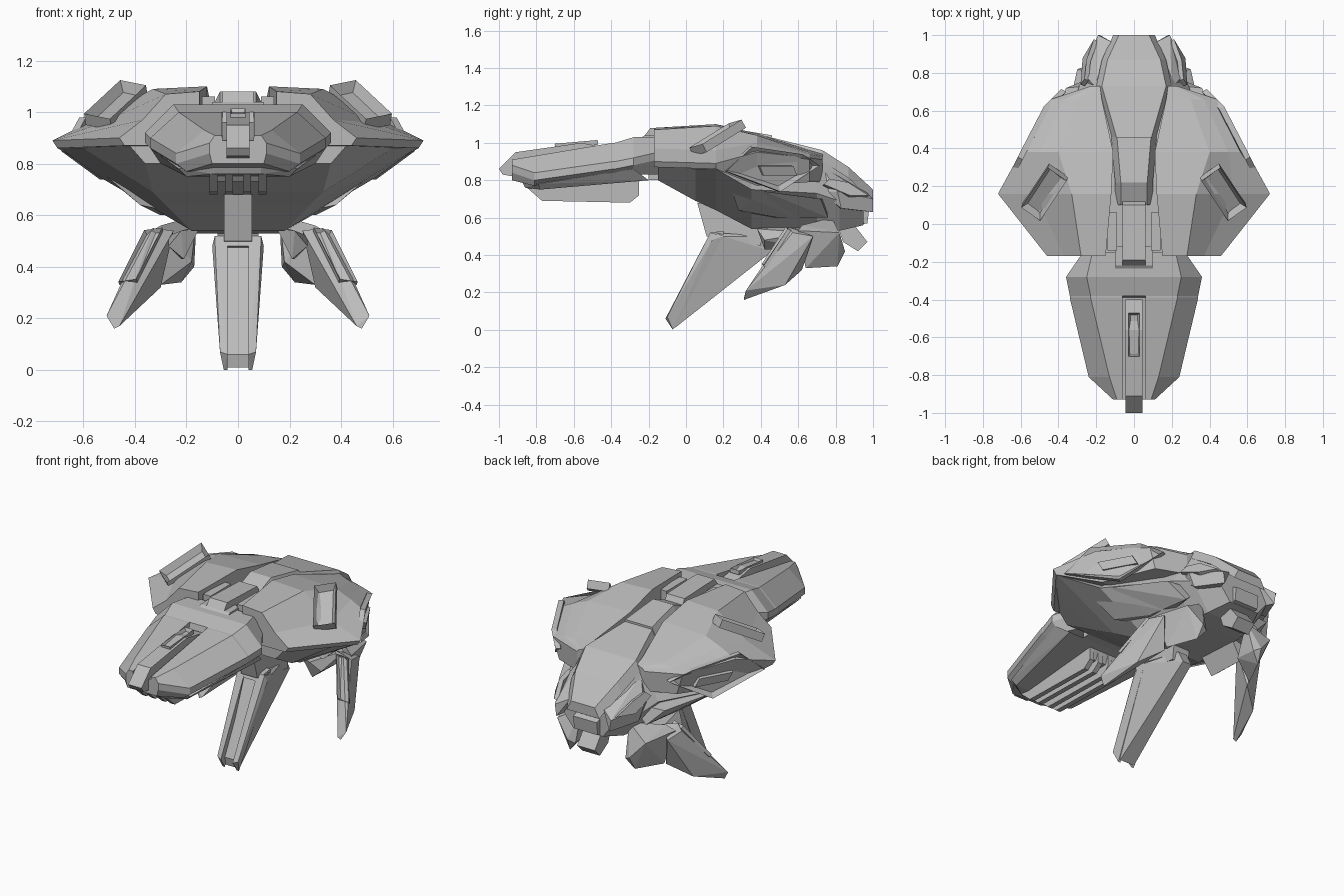
import bpy, bmesh
from mathutils import Vector

cube = bpy.data.objects.get("Cube")
if cube:
    bpy.data.objects.remove(cube, do_unlink=True)

grey = bpy.data.materials.new("hull grey")
grey.use_nodes = True
grey.diffuse_color = (.5, .5, .5, 1)
grey.node_tree.nodes["Principled BSDF"].inputs["Base Color"].default_value = grey.diffuse_color


def finish(name, bm, mirror):
    bmesh.ops.recalc_face_normals(bm, faces=bm.faces)
    mesh = bpy.data.meshes.new(name)
    bm.to_mesh(mesh)
    bm.free()
    mesh.materials.append(grey)
    ob = bpy.data.objects.new(name, mesh)
    bpy.context.collection.objects.link(ob)
    if mirror:
        ob.modifiers.new("Mirror", 'MIRROR')


def both(points):
    return points + [(-x, y, z) for x, y, z in points]


def hull(name, points, mirror=False):
    """Faceted solid wrapped around a few corner points."""
    bm = bmesh.new()
    for point in points:
        bm.verts.new(point)
    bmesh.ops.convex_hull(bm, input=bm.verts[:])
    bmesh.ops.dissolve_limit(bm, angle_limit=.02, verts=bm.verts[:], edges=bm.edges[:])
    finish(name, bm, mirror)


def bar(name, inner, outer, profile, mirror=False):
    """Convex (y, z) profile spanning x from inner to outer."""
    hull(name, [(x, y, z) for x in (inner, outer) for y, z in profile], mirror)


def beam(name, half_width, profile):
    bar(name, -half_width, half_width, profile)


def loft(name, stations, centred=True):
    """Skin cross-sections (y, [(x, z)...]); centred ones are half sections."""
    bm = bmesh.new()
    rings = []
    for y, section in stations:
        ring = list(section)
        if centred:
            ring += [(-x, z) for x, z in reversed(section) if x > 0]
        rings.append([bm.verts.new((x, y, z)) for x, z in ring])
    for front, back in zip(rings, rings[1:]):
        for i in range(len(front)):
            bm.faces.new((front[i - 1], front[i], back[i], back[i - 1]))
    bm.faces.new(rings[0])
    bm.faces.new(rings[-1])
    finish(name, bm, not centred)


def plate(name, outline, outward, thickness, rim=0, recess=0, mirror=True):
    """Outline raised along its outward normal, with an optional sunken panel."""
    bm = bmesh.new()
    face = bm.faces.new([bm.verts.new(point) for point in outline])
    face.normal_update()
    normal = face.normal.copy()
    if normal.dot(Vector(outward)) < 0:
        normal.negate()
    geom = bmesh.ops.extrude_face_region(bm, geom=[face], use_keep_orig=True)["geom"]
    top = next(item for item in geom if isinstance(item, bmesh.types.BMFace))
    bmesh.ops.translate(bm, verts=top.verts, vec=normal * thickness)
    bmesh.ops.recalc_face_normals(bm, faces=bm.faces)
    if rim:
        bmesh.ops.inset_region(bm, faces=[top], thickness=rim)
        bmesh.ops.translate(bm, verts=top.verts, vec=normal * -recess)
    finish(name, bm, mirror)


def parallelogram(a, b, c):
    return [a, b, c, Vector(a) + Vector(c) - Vector(b)]


# Main hull: flat top, widest rim, narrow keel
def hull_station(y, top, top_width, rim_width, rim, keel_width, keel):
    return (y, [(0, top), (top_width, top), (rim_width, rim), (keel_width, keel), (0, keel)])


loft("main_hull", [
    hull_station(-.15, 1, .26, .43, .88, .36, .8),
    hull_station(.05, 1, .3, .6, .86, .33, .69),
    hull_station(.16, 1, .3, .69, .86, .28, .64),
    hull_station(.35, 1, .3, .54, .75, .18, .54),
    hull_station(.7, .93, .2, .3, .73, .17, .53),
    hull_station(.82, .87, .15, .26, .69, .15, .53),
    hull_station(.95, .76, .12, .18, .66, .1, .56)])


# Wing shells: flat inside, dipping from the shoulder to a sharp outer rim
def wing_station(y, inner, top, shoulder, tip, rim, lower_tip, under, sag=0):
    middle = ((shoulder + tip) / 2, (top + rim) / 2 - sag)
    return (y, [(inner, top), (shoulder, top - .01), middle, (tip, rim), (lower_tip, under), (inner, under)])


loft("wing_shell", [
    wing_station(-.17, .15, 1.08, .28, .46, .9, .44, .87, sag=.02),
    wing_station(.16, .12, 1.1, .33, .72, .89, .7, .86, sag=.035),
    wing_station(.38, .11, 1.05, .4, .6, .95, .55, .77),
    wing_station(.66, .17, .96, .3, .44, .92, .4, .79),
    wing_station(.73, .18, .94, .2, .23, .91, .22, .79)], centred=False)
plate("wing_side_panel", [(.66, .2, .85), (.59, .34, .98), (.45, .61, .94), (.36, .7, .88), (.51, .49, .74)],
      outward=(1, .5, 0), thickness=.03, rim=.03, recess=.02)
plate("wing_side_bar", parallelogram((.55, .4, .83), (.57, .38, .88), (.47, .56, .88)),
      outward=(1, .5, 0), thickness=.03)
plate("wing_handle", parallelogram((.59, .11, .95), (.49, .04, .93), (.35, .25, 1.06)),
      outward=(0, 0, 1), thickness=.05, rim=.03, recess=.04)

# Lower skirts and rear cowls
hull("side_skirt", [(.52, .24, .76), (.5, .42, .74), (.36, .72, .7), (.38, .28, .64), (.3, .5, .6),
                    (.26, .76, .6), (.2, .4, .6), (.15, .74, .7)], mirror=True)
hull("rear_cowl", [(.2, .72, .88), (.19, 1, .7), (.28, .81, .74), (.25, .72, .74), (.26, .83, .65),
                   (.18, 1, .63), (.12, .8, .65), (.11, .96, .74)], mirror=True)
plate("rear_side_pod", [(.26, .73, .77), (.24, .76, .8), (.23, .86, .78), (.19, .97, .71), (.25, .87, .71)],
      outward=(1, 0, .5), thickness=.025)


# Raised plates along the back
def ridge_station(y, top, width, depth=.06):
    return (y, [(0, top), (width - .03, top), (width, top - depth), (0, top - depth)])


loft("dorsal_plate", [ridge_station(.45, 1.03, .12), ridge_station(.73, .96, .2),
                      ridge_station(.87, .87, .17), ridge_station(1, .75, .11)])
loft("spine_block", [ridge_station(.1, 1.03, .1), ridge_station(.22, 1.08, .1), ridge_station(.46, 1.04, .12)])

# Tail
beam("tail_vent", .08, [(.9, .68), (.98, .65), (.97, .57), (.88, .55)])
beam("tail_block", .06, [(.84, .47), (.92, .42), (.97, .47), (.9, .56), (.8, .58)])

# Neck
beam("neck_beam", .06, [(.14, 1), (.1, 1.07), (-.19, 1.08), (-.25, 1), (-.25, .9), (.1, .95)])
beam("neck_bracket", .1, [(-.12, 1.04), (-.22, 1.04), (-.28, 1), (-.28, .85), (-.12, .85)])
beam("neck_core", .2, [(-.2, .8), (-.2, 1), (0, 1), (0, .8)])
bar("neck_rail", .09, .14, [(-.14, 1), (-.14, 1.06), (.06, 1.06), (.06, 1)], mirror=True)


# Head pod with a central channel
def head_station(y, top, top_width, rim_width, rim, keel_width, keel, channel=0, rim_height=.04):
    return (y, [(0, top - channel), (.06, top - channel), (.062, top), (top_width, top),
                (rim_width, rim), (rim_width, rim - rim_height), (keel_width, keel), (0, keel)])


loft("head_pod", [
    head_station(-.15, 1.03, .22, .27, .95, .24, .83),
    head_station(-.28, 1.03, .25, .36, .92, .3, .83),
    head_station(-.38, 1, .23, .34, .9, .29, .82),
    head_station(-.39, 1, .23, .34, .9, .29, .82, channel=.04),
    head_station(-.81, .93, .13, .24, .84, .2, .77, channel=.03),
    head_station(-.93, .91, .09, .11, .88, .1, .8, channel=.02)])
beam("head_strip", .045, [(-.4, .97), (-.56, 1), (-.91, .95), (-1, .86), (-.98, .83), (-.8, .8)])
plate("head_strip_handle", parallelogram((.03, -.47, .99), (-.03, -.47, .99), (-.03, -.7, .97)),
      outward=(0, 0, 1), thickness=.025, rim=.015, recess=.02, mirror=False)

# Jaw: wide plate and long ridges below the head
hull("jaw_plate", both([(.34, -.28, .86), (.3, -.2, .8), (.23, -.79, .78), (.2, -.78, .75),
                        (.27, -.3, .79), (.09, -.88, .8), (.09, -.86, .76)]))
beam("jaw_core", .1, [(-.82, .78), (-.78, .73), (-.27, .74), (-.24, .82)])
for name, inner in (("inner", .02), ("outer", .08)):
    bar("jaw_ridge_" + name, inner, inner + .03,
        [(-.85, .76), (-.77, .69), (-.3, .68), (-.25, .72), (-.25, .8)], mirror=True)

# Front leg: tapered blade with a groove between two rails
beam("front_leg_post", .055, [(.06, .68), (.11, .5), (.4, .45), (.42, .6)])
hull("front_leg", both([(.08, .16, .52), (.06, -.07, .06), (.05, -.06, .01), (.09, .2, .5),
                        (.03, .46, .42), (.03, .42, .5)]))
beam("front_leg_collar", .08, [(.13, .52), (.11, .48), (.2, .46), (.2, .53)])
hull("front_leg_rail", [(.04, .13, .52), (.09, .13, .52), (.1, .14, .48), (.04, -.11, .06), (.07, -.1, .07),
                        (.04, -.07, 0), (.055, -.07, 0), (.09, .2, .5), (.06, -.05, .06)], mirror=True)

# Rear legs
hull("rear_leg", [(.51, .32, .21), (.48, .31, .16), (.46, .31, .17), (.45, .33, .2), (.37, .57, .52),
                  (.33, .55, .55), (.25, .59, .54), (.35, .68, .5), (.3, .62, .32), (.42, .53, .24)], mirror=True)
hull("rear_leg_thigh", [(.35, .6, .53), (.3, .62, .56), (.3, .82, .52), (.21, .85, .42), (.22, .81, .34),
                        (.3, .64, .33), (.17, .83, .4), (.18, .68, .42), (.16, .78, .6)], mirror=True)
plate("rear_leg_panel", parallelogram((.36, .56, .53), (.29, .55, .54), (.39, .42, .34)),
      outward=(.3, -1, .5), thickness=.02, rim=.014, recess=.018)
hull("hip_block", [(.15, .4, .55), (.22, .38, .54), (.27, .42, .48), (.21, .42, .43),
                   (.15, .66, .56), (.27, .66, .52), (.22, .66, .43)], mirror=True)
